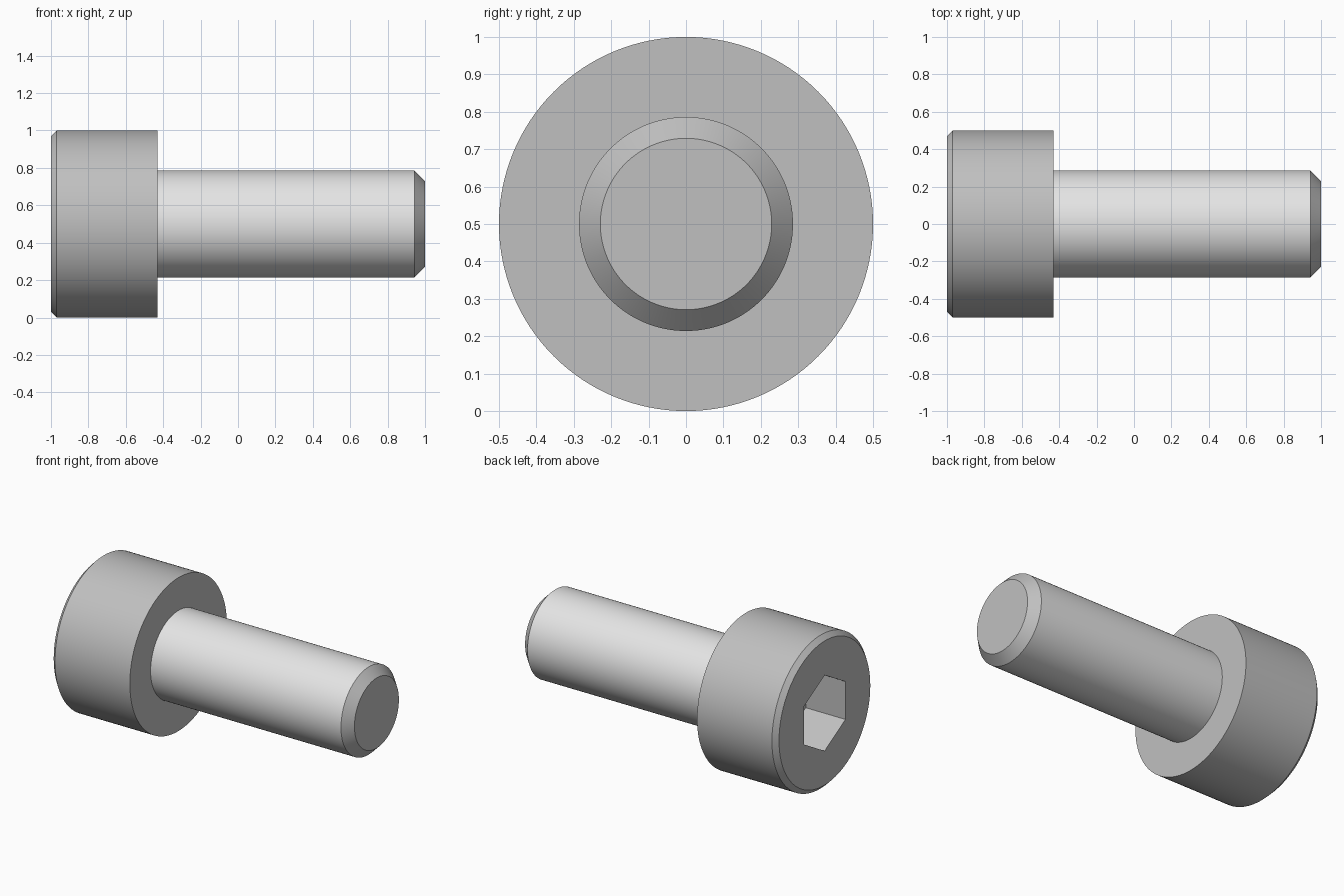
import bpy, bmesh, math
from mathutils import Matrix

cube = bpy.data.objects.get("Cube")
if cube:
    bpy.data.objects.remove(cube, do_unlink=True)

AXIS_Z = 0.5          # height of the screw axis
HEAD_END = -0.43      # underside of the head
SEGMENTS = 128


def material(name, value):
    mat = bpy.data.materials.new(name)
    mat.use_nodes = True
    colour = (value, value, value, 1)
    mat.diffuse_color = colour
    mat.node_tree.nodes["Principled BSDF"].inputs["Base Color"].default_value = colour
    return mat


def turned_part(name, profile, sides, mats):
    """Solid turned around the x axis from (x, radius) points, with flat end caps."""
    bm = bmesh.new()
    rings = []
    for x, r in profile:
        angles = [2 * math.pi * i / sides for i in range(sides)]
        rings.append([bm.verts.new((x, r * math.sin(a), r * math.cos(a))) for a in angles])
    for a, b in zip(rings, rings[1:]):
        for i in range(sides):
            j = (i + 1) % sides
            bm.faces.new((a[i], a[j], b[j], b[i]))
    bm.faces.new(rings[0])
    bm.faces.new(rings[-1])
    bmesh.ops.recalc_face_normals(bm, faces=bm.faces)
    bmesh.ops.transform(bm, matrix=Matrix.Translation((0, 0, AXIS_Z)), verts=bm.verts)
    mesh = bpy.data.meshes.new(name)
    bm.to_mesh(mesh)
    bm.free()
    for mat in mats:
        mesh.materials.append(mat)
    obj = bpy.data.objects.new(name, mesh)
    bpy.context.collection.objects.link(obj)
    return obj


def activate(obj):
    bpy.ops.object.select_all(action='DESELECT')
    obj.select_set(True)
    bpy.context.view_layer.objects.active = obj


grey = material("medium grey steel", 0.527)
light = material("light grey steel", 0.78)

# Head with a chamfered outer rim
head = turned_part("head", [(-1, 0.47), (-0.97, 0.5), (HEAD_END, 0.5)], SEGMENTS, [grey])

# Hexagonal socket, corners pointing up and down
socket = turned_part("socket_cutter", [(-1.1, 0.247), (-0.714, 0.247)], 6, [grey])
socket.hide_render = True
cut = head.modifiers.new("socket", 'BOOLEAN')
cut.operation = 'DIFFERENCE'
cut.solver = 'EXACT'
cut.object = socket
activate(head)
bpy.ops.object.modifier_apply(modifier=cut.name)
bpy.data.objects.remove(socket, do_unlink=True)

# Shank with a chamfered tip; only its straight wall is light
shank = turned_part("shank", [(HEAD_END - 0.02, 0.286), (0.943, 0.286), (1, 0.229)],
                    SEGMENTS, [grey, light])
for face in shank.data.polygons:
    face.material_index = 1 if abs(face.normal.x) < 0.1 else 0

for part in (head, shank):
    activate(part)
    bpy.ops.object.shade_smooth_by_angle(angle=math.radians(30))
